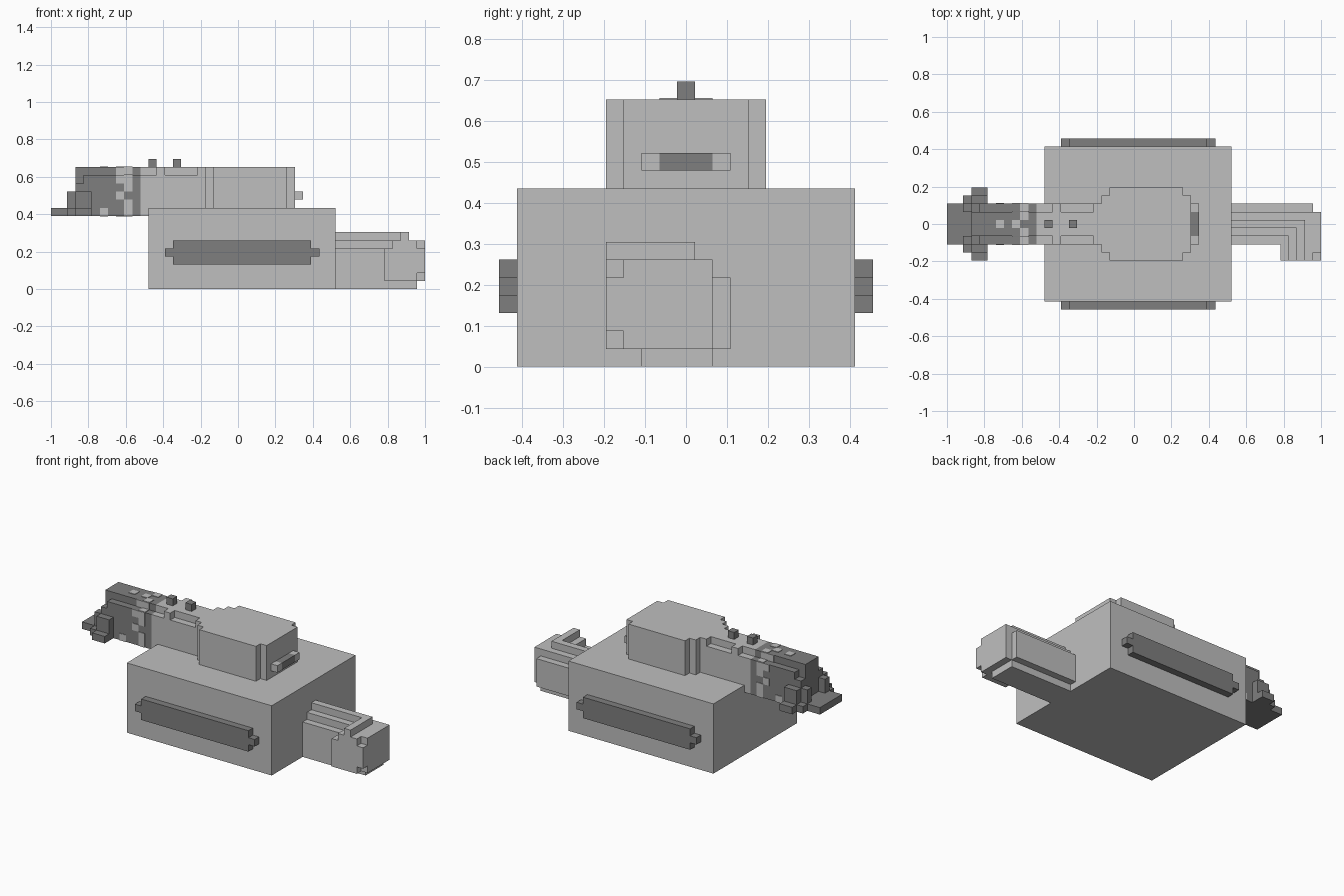
import bpy
import bmesh
from mathutils import Vector

cube = bpy.data.objects.get("Cube")
if cube:
    bpy.data.objects.remove(cube)

V = 2 / 46  # one block; x counts from the left end, y from the centre, z from the ground


def material(name, value):
    m = bpy.data.materials.new(name)
    m.use_nodes = True
    colour = (value, value, value, 1)
    m.diffuse_color = colour
    m.node_tree.nodes["Principled BSDF"].inputs["Base Color"].default_value = colour
    return m


LIGHT = material("light grey", 0.52)
DARK = material("dark grey", 0.212)


def blocks(name, mat, boxes):
    """One object from boxes given as (x0, x1, y0, y1, z0, z1) in blocks."""
    bm = bmesh.new()
    for x0, x1, y0, y1, z0, z1 in boxes:
        lo, hi = Vector((x0, y0, z0)), Vector((x1, y1, z1))
        new = bmesh.ops.create_cube(bm, size=1)["verts"]
        bmesh.ops.scale(bm, verts=new, vec=(hi - lo) * V)
        bmesh.ops.translate(bm, verts=new, vec=(lo + hi) * V / 2 - Vector((1, 0, 0)))
    mesh = bpy.data.meshes.new(name)
    bm.to_mesh(mesh)
    bm.free()
    mesh.materials.append(mat)
    ob = bpy.data.objects.new(name, mesh)
    bpy.context.collection.objects.link(ob)
    return ob


def both_sides(boxes):
    """Add the copy of each box on the other side of y = 0."""
    return boxes + [(a, b, -d, -c, e, f) for a, b, c, d, e, f in boxes]


# Main body and its side panels
blocks("body", LIGHT, [(12, 35, -9.5, 9.5, 0, 10)])
blocks("side_panels", DARK, both_sides([(15, 32, 9.5, 10.5, 3, 6),
                                        (14, 15, 9.5, 10.5, 4, 5),
                                        (32, 33, 9.5, 10.5, 4, 5)]))

# Turret with stepped corners
blocks("turret", LIGHT, [(20, 29, -4.5, 4.5, 10, 15),
                         (19, 30, -3.5, 3.5, 10, 15),
                         (18, 20, -2.5, 2.5, 10, 15)])
blocks("handle_ends", LIGHT, both_sides([(30, 31, 1.5, 2.5, 11, 12)]))
blocks("handle_grip", DARK, [(30, 31, -1.5, 1.5, 11, 12)])

# Barrel: wide lower part with a narrow ridge on top
blocks("barrel_rear", LIGHT, [(11, 18, -2.5, 2.5, 9, 14),
                              (11, 18, -1.5, 1.5, 14, 15),
                              (13, 14, -2.5, 2.5, 14, 15)])
blocks("barrel_front", DARK, [(4, 11, -2.5, 2.5, 9, 14),
                              (3, 11, -1.5, 1.5, 10, 15)])
blocks("sight_pins", DARK, [(12, 13, -.5, .5, 15, 16), (15, 16, -.5, .5, 15, 16)])

# Light speckles on the dark barrel
T = 0.08
side = [(8, 13), (9, 13), (9, 12), (8, 11), (9, 10), (9, 9), (6, 9)]
speckles = both_sides([(x, x + 1, 2.5, 2.5 + T, z, z + 1) for x, z in side])
speckles += both_sides([(8, 10, 1.5, 1.5 + T, 14, 15), (9, 10, 1.5, 2.5, 14, 14 + T)])
speckles += [(x, x + 1, y - .5, y + .5, 15, 15 + T)
             for x, y in [(6, 0), (8, 0), (9, 1), (9, -1)]]
speckles += [(x, x + 1, y - .5, y + .5, 9 - T, 9)
             for x, y in [(6, 0), (8, 1), (9, -1), (9, 2)]]
blocks("barrel_speckles", LIGHT, speckles)

# Jagged muzzle
blocks("muzzle", DARK, [(0, 4, -2.5, 2.5, 9, 10)] + both_sides([
    (2, 5, 2.5, 3.5, 9, 10),
    (3, 5, 3.5, 4.5, 9, 10),
    (3, 5, 2.5, 3.5, 10, 12),
    (2, 4, 1.5, 2.5, 10, 12),
    (3, 4, 1.5, 2.5, 12, 13)]))

# Bent rear arm: nested L-shaped layers that narrow towards the top
arm = [(35, 45, -2.5, 1.5, 0, 1)]
for half, end, z0, z1 in [(2.5, 45, 1, 5), (1.5, 45, 5, 6), (.5, 44, 6, 7)]:
    arm.append((35, end, -half, half, z0, z1))
    arm.append((43.5 - half, end, -4.5, half, z0, z1))
arm += [(45, 46, -3.5, 1.5, 1, 6), (45, 46, -4.5, -3.5, 2, 5)]
blocks("rear_arm", LIGHT, arm)
